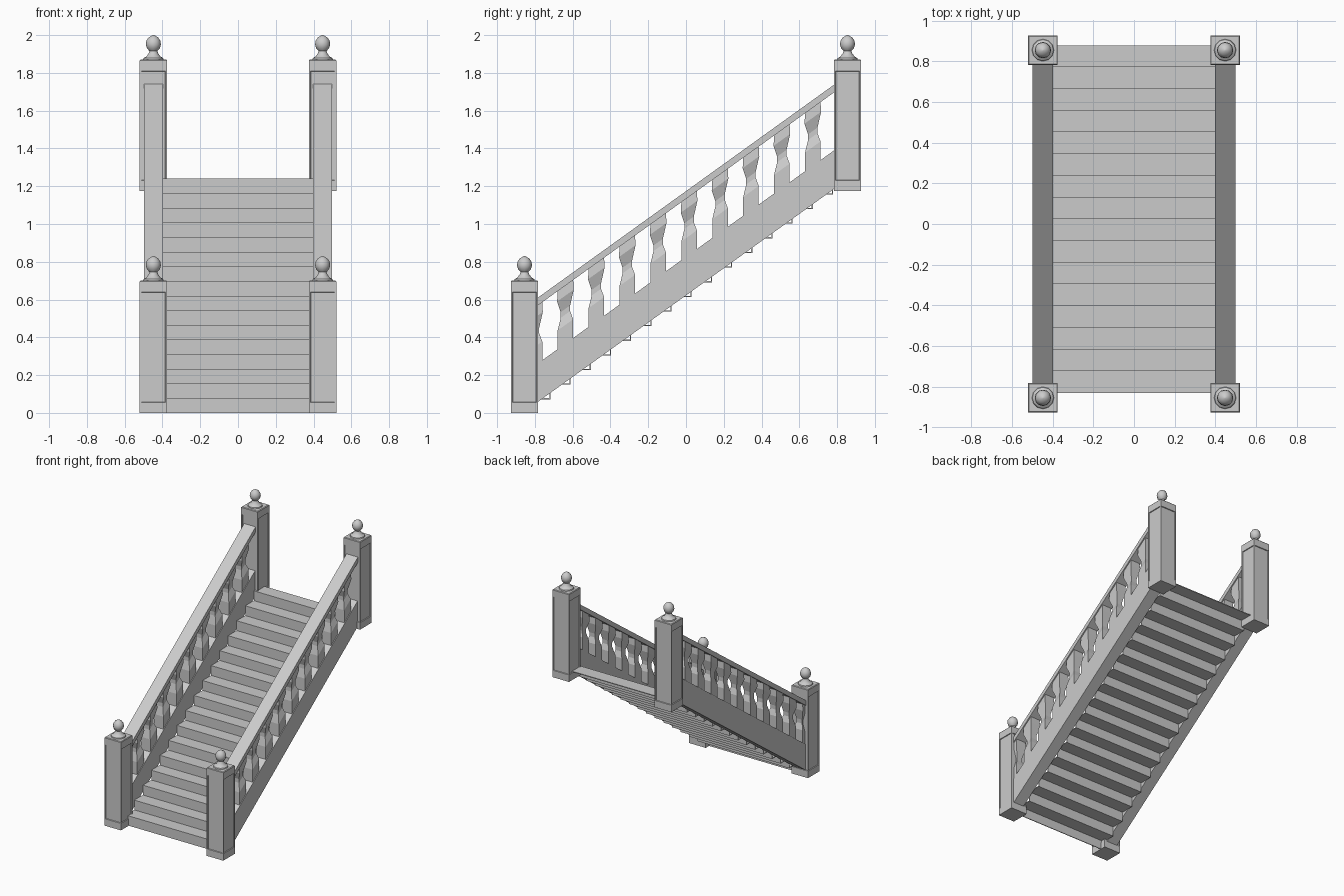
import bpy, bmesh, math

if "Cube" in bpy.data.objects:
    bpy.data.objects.remove(bpy.data.objects["Cube"])

SLOPE = 0.719
N_STEPS, RISE, RUN, Y0 = 16, 0.0775, 0.1068, -0.83


def finish(bm, name):
    bmesh.ops.recalc_face_normals(bm, faces=bm.faces)
    me = bpy.data.meshes.new(name)
    bm.to_mesh(me)
    bm.free()
    ob = bpy.data.objects.new(name, me)
    bpy.context.collection.objects.link(ob)
    return ob


def extrude_yz(name, pts, x0, x1):
    """Closed side profile extruded across x."""
    bm = bmesh.new()
    f = bm.faces.new([bm.verts.new((x0, y, z)) for y, z in pts])
    r = bmesh.ops.extrude_face_region(bm, geom=[f])
    vs = [g for g in r["geom"] if isinstance(g, bmesh.types.BMVert)]
    bmesh.ops.translate(bm, verts=vs, vec=(x1 - x0, 0, 0))
    return finish(bm, name)


def loft(name, rings, caps=True):
    """Join rings of equal length into a tube."""
    bm = bmesh.new()
    vs = [[bm.verts.new(p) for p in ring] for ring in rings]
    n = len(vs[0])
    for a, b in zip(vs, vs[1:]):
        for i in range(n):
            j = (i + 1) % n
            bm.faces.new((a[i], a[j], b[j], b[i]))
    if caps:
        bm.faces.new(vs[0])
        bm.faces.new(vs[-1])
    return finish(bm, name)


def slope_band(name, low, high, x0, x1):
    """Sloping board between the posts; heights given at y = 0."""
    y = 0.79
    return extrude_yz(name, [(-y, low - y * SLOPE), (y, low + y * SLOPE),
                             (y, high + y * SLOPE), (-y, high - y * SLOPE)], x0, x1)


def post(name, x, y, z0, z1):
    """Square post with sunken panels on all four sides."""
    h = 0.0725
    bm = bmesh.new()
    bmesh.ops.create_cube(bm, size=1)
    for v in bm.verts:
        v.co = (x + v.co.x * 2 * h, y + v.co.y * 2 * h, z0 if v.co.z < 0 else z1)
    bm.normal_update()
    top = [f for f in bm.faces if f.normal.z > 0.5]
    sides = [f for f in bm.faces if abs(f.normal.z) < 0.5]
    bmesh.ops.inset_individual(bm, faces=sides, thickness=0.012, depth=0)
    for f in sides:
        for v in f.verts:
            v.co.z = z0 + 0.055 if v.co.z < (z0 + z1) / 2 else z1 - 0.055
    bm.normal_update()
    bmesh.ops.inset_individual(bm, faces=sides, thickness=0.003, depth=-0.006)
    # slightly eased top edge
    bmesh.ops.inset_individual(bm, faces=top, thickness=0.006, depth=0.005)
    return finish(bm, name)


def finial(name, x, y, z):
    prof = [(0.055, -0.002), (0.052, 0.008), (0.036, 0.018), (0.025, 0.034), (0.021, 0.046),
            (0.034, 0.060), (0.040, 0.080), (0.037, 0.100), (0.025, 0.118), (0.004, 0.130)]
    n = 12
    ob = loft(name, [[(x + r * math.cos(2 * math.pi * i / n),
                       y + r * math.sin(2 * math.pi * i / n), z + dz)
                      for i in range(n)] for r, dz in prof])
    bpy.context.view_layer.objects.active = ob
    ob.select_set(True)
    bpy.ops.object.shade_smooth_by_angle(angle=math.radians(40))
    ob.select_set(False)


def baluster(name, x, y):
    """Square waisted baluster sheared to follow the slope."""
    prof = [(-0.01, 0.041), (0.10, 0.041), (0.155, 0.025), (0.185, 0.025),
            (0.255, 0.044), (0.325, 0.040)]
    base = 0.825 + y * SLOPE
    loft(name, [[(x + sx * r, y + sy * r, base + dz + sy * r * SLOPE)
                 for sx, sy in ((-1, -1), (1, -1), (1, 1), (-1, 1))] for dz, r in prof])


# stair flight: thin folded treads and risers, open underneath
upper = []
for i in range(N_STEPS):
    y = Y0 + i * RUN
    upper += [(y, i * RISE), (y, (i + 1) * RISE)]
upper.append((Y0 + N_STEPS * RUN, N_STEPS * RISE))
t = 0.006
lower = [(y + t, max(0, z - t)) for y, z in upper[:-1]] + [(upper[-1][0], upper[-1][1] - t)]
extrude_yz("steps", upper + lower[::-1], -0.402, 0.402)

# both sides: stringer, handrail, balusters, posts and finials
for side, s in (("right", 1), ("left", -1)):
    slope_band(side + "_stringer", 0.622, 0.826, s * 0.402, s * 0.495)
    slope_band(side + "_handrail", 1.133, 1.174, s * 0.398, s * 0.498)
    for i in range(10):
        baluster(f"{side}_baluster_{i + 1}", s * 0.448, -0.802 + 0.1637 * i)
    for end, y, z0, z1 in (("lower", -0.855, 0, 0.695), ("upper", 0.855, 1.175, 1.865)):
        post(f"{side}_{end}_post", s * 0.448, y, z0, z1)
        finial(f"{side}_{end}_finial", s * 0.448, y, z1 + 0.005)
